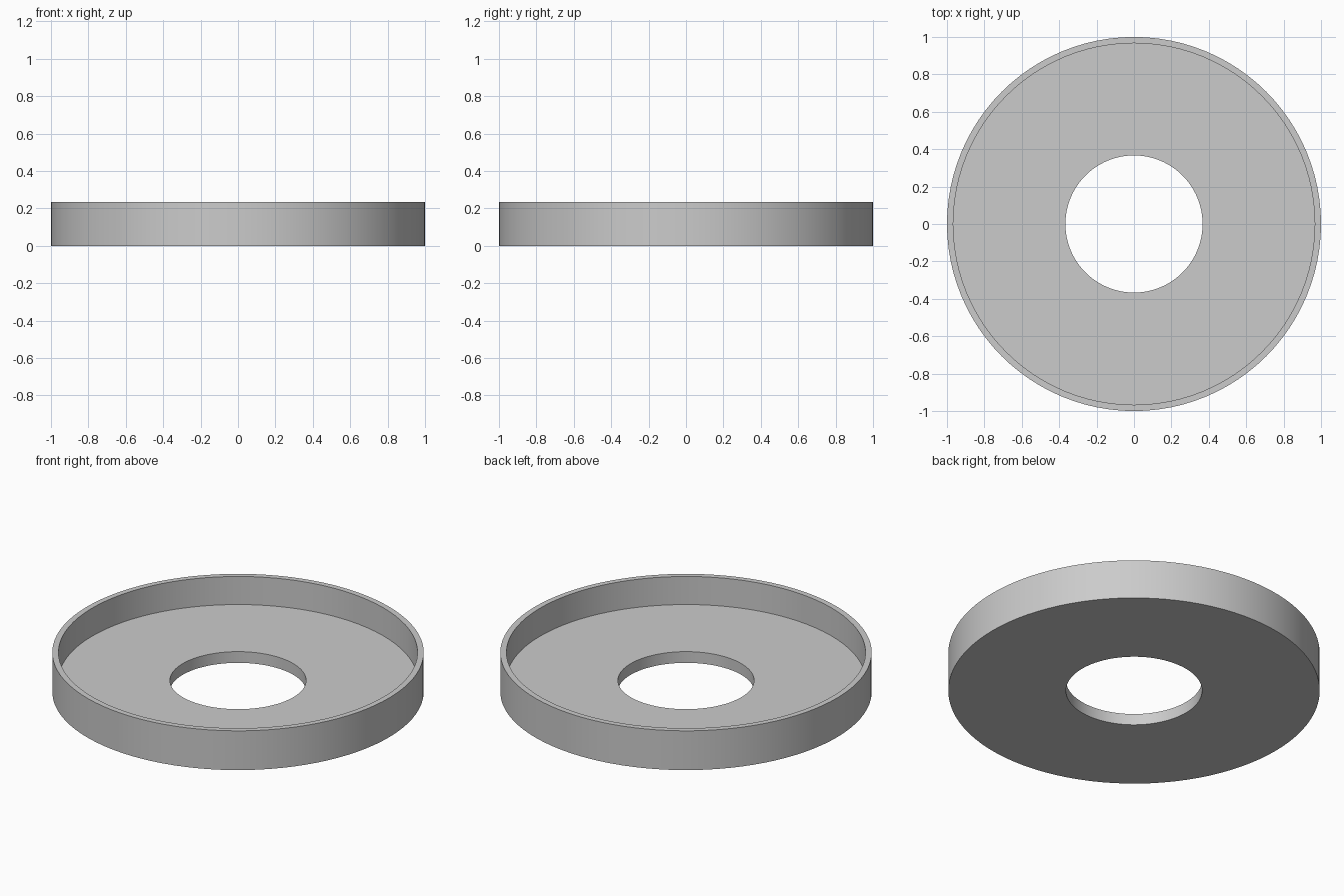
import bpy
import bmesh
import math

cube = bpy.data.objects.get("Cube")
if cube:
    bpy.data.objects.remove(cube, do_unlink=True)

# Proportions: everything is a multiple of one wall thickness
UNIT = 1 / 30
OUTER, INNER, HOLE = 30 * UNIT, 29 * UNIT, 11 * UNIT
HEIGHT, FLOOR = 7 * UNIT, 2 * UNIT
SEGMENTS = 96

# Plain grey material
grey = bpy.data.materials.new("plain_grey")
grey.use_nodes = True
colour = (0.6, 0.6, 0.6, 1)
grey.diffuse_color = colour
grey.node_tree.nodes["Principled BSDF"].inputs["Base Color"].default_value = colour


def lathe(name, profile, material):
    """Turn a closed (radius, height) profile around the z axis."""
    bm = bmesh.new()
    verts = [bm.verts.new((r, 0, z)) for r, z in profile]
    edges = [bm.edges.new((v, verts[i - 1])) for i, v in enumerate(verts)]
    bmesh.ops.spin(bm, geom=verts + edges, cent=(0, 0, 0), axis=(0, 0, 1),
                   angle=math.tau, steps=SEGMENTS, use_merge=False)
    bmesh.ops.remove_doubles(bm, verts=bm.verts, dist=1e-4)
    bmesh.ops.recalc_face_normals(bm, faces=bm.faces)
    mesh = bpy.data.meshes.new(name)
    bm.to_mesh(mesh)
    bm.free()
    mesh.materials.append(material)
    obj = bpy.data.objects.new(name, mesh)
    bpy.context.collection.objects.link(obj)
    return obj


# Shallow round tray with a raised rim and a central hole
tray = lathe("round_tray", [
    (HOLE, 0), (OUTER, 0), (OUTER, HEIGHT),
    (INNER, HEIGHT), (INNER, FLOOR), (HOLE, FLOOR),
], grey)

bpy.ops.object.select_all(action="DESELECT")
tray.select_set(True)
bpy.context.view_layer.objects.active = tray
bpy.ops.object.shade_smooth_by_angle(angle=math.radians(30))
